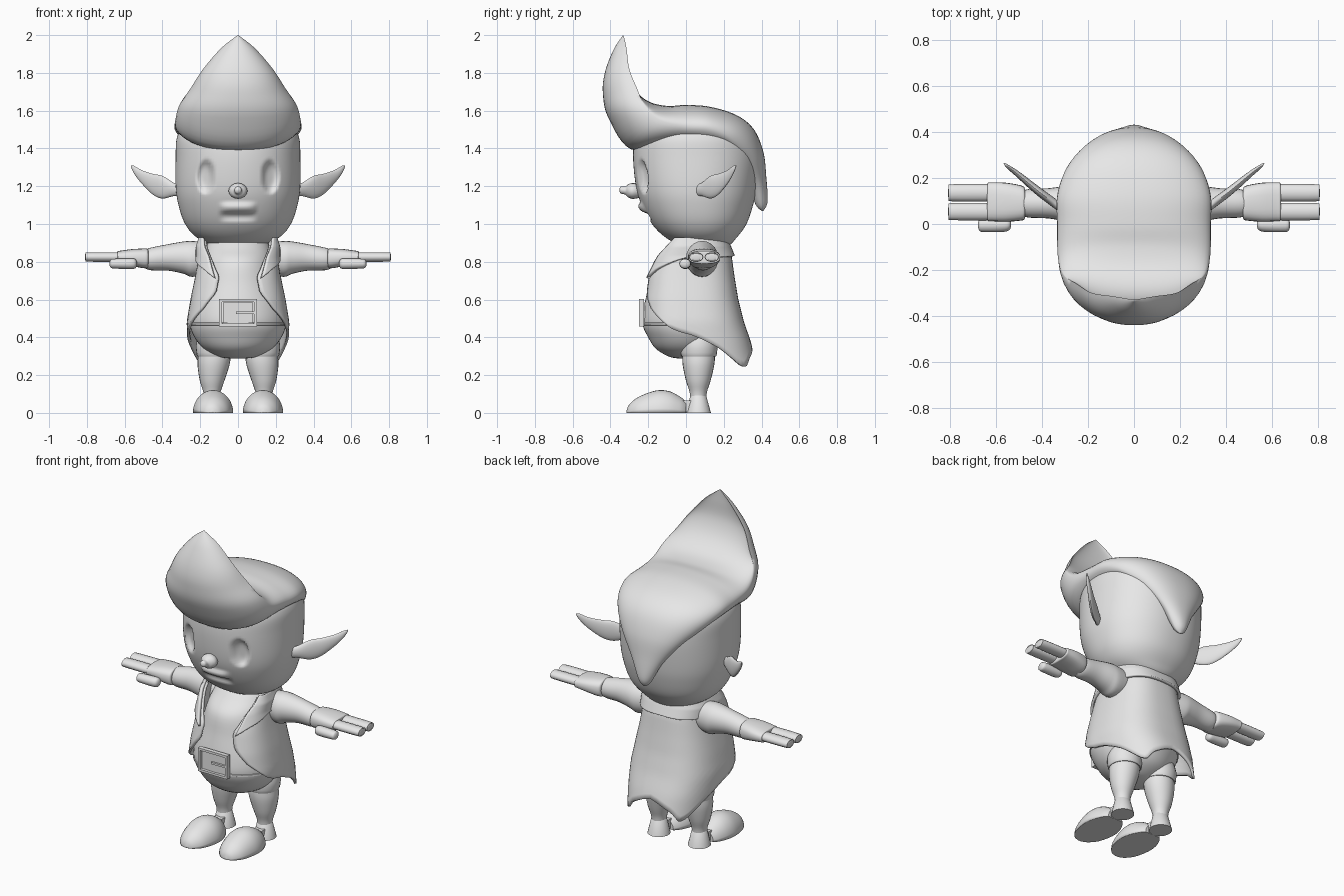
import bpy, bmesh, math
from mathutils import Vector

grey = bpy.data.materials.new("plain_grey")
grey.diffuse_color = (0.8, 0.8, 0.8, 1)
X, Y, Z = Vector((1, 0, 0)), Vector((0, 1, 0)), Vector((0, 0, 1))


def spline(rows, n):
    """Catmull-Rom interpolation of number rows."""
    out = []
    for i in range(len(rows) - 1):
        a, b = rows[max(i - 1, 0)], rows[i]
        c, d = rows[i + 1], rows[min(i + 2, len(rows) - 1)]
        for k in range(n):
            t = k / n
            out.append([q + .5 * t * (r - p + t * (2 * p - 5 * q + 4 * r - s + t * (3 * (q - r) + s - p)))
                        for p, q, r, s in zip(a, b, c, d)])
    return out + [list(rows[-1])]


def lerp(table, x):
    """Piecewise-linear lookup, first column ascending."""
    if x <= table[0][0]:
        return list(table[0][1:])
    for a, b in zip(table, table[1:]):
        if x <= b[0]:
            t = (x - a[0]) / (b[0] - a[0])
            return [p + (q - p) * t for p, q in zip(a[1:], b[1:])]
    return list(table[-1][1:])


def skin(name, rings, closed=True, mirror=False, angle=40):
    """Join rings of points into a smooth-shaded object."""
    bm = bmesh.new()
    vs = [[bm.verts.new(p) for p in r] for r in rings]
    m = len(vs[0])
    for a, b in zip(vs, vs[1:]):
        for k in range(m if closed else m - 1):
            j = (k + 1) % m
            bm.faces.new((a[k], a[j], b[j], b[k]))
    if closed:
        bm.faces.new(vs[0])
        bm.faces.new(vs[-1])
    bmesh.ops.recalc_face_normals(bm, faces=bm.faces)
    me = bpy.data.meshes.new(name)
    bm.to_mesh(me)
    bm.free()
    me.materials.append(grey)
    ob = bpy.data.objects.new(name, me)
    bpy.context.collection.objects.link(ob)
    bpy.ops.object.select_all(action='DESELECT')
    ob.select_set(True)
    bpy.context.view_layer.objects.active = ob
    bpy.ops.object.shade_smooth_by_angle(angle=math.radians(angle))
    if mirror:
        ob.modifiers.new("mirror", 'MIRROR').use_mirror_merge = False
    return ob


def power(v, e):
    return math.copysign(abs(v) ** e, v)


def loft(name, rows, u, v, n=4, seg=32, e=1.0, **kw):
    """Rows are x, y, z, radius along u, radius along v."""
    angs = [2 * math.pi * k / seg for k in range(seg)]
    rings = [[Vector(r[:3]) + u * (r[3] * power(math.cos(a), e)) + v * (r[4] * power(math.sin(a), e))
              for a in angs] for r in spline(rows, n)]
    return skin(name, rings, **kw)


def box(name, c, s, mirror=False):
    x, y, z = (h / 2 for h in s)
    rings = [[Vector(c) + Vector((i * x, j * y, k * z)) for i, j in ((-1, -1), (1, -1), (1, 1), (-1, 1))]
             for k in (-1, 1)]
    return skin(name, rings, mirror=mirror, angle=20)


# Head with eye sockets and mouth shaped into the face
head = loft("head", [(0, .1, .875, .03, .03), (0, .1, .883, .12, .12), (0, .08, .93, .22, .19),
                     (0, .07, 1.0, .28, .25), (0, .06, 1.1, .315, .295), (0, .055, 1.2, .33, .32),
                     (0, .055, 1.35, .33, .335), (0, .055, 1.45, .325, .325), (0, .06, 1.5, .295, .285),
                     (0, .07, 1.54, .2, .19), (0, .07, 1.55, .03, .03)], X, Y, n=9, seg=144, e=.92)
for vert in head.data.vertices:
    x, y, z = vert.co
    if y < 0:
        d = ((abs(x) - .17) / .045) ** 2 + ((z - 1.25) / .09) ** 2
        vert.co.y += .035 * max(0, 1 - d * d)
        side = max(0, 1 - (x / .1) ** 4)
        vert.co.y -= .022 * side * max(0, 1 - ((z - 1.085) / .03) ** 2)
        vert.co.y += .015 * side * max(0, 1 - ((z - 1.04) / .025) ** 2)

# Nose
loft("nose", [(0, -.24, 1.175, .035, .035), (0, -.28, 1.175, .05, .042), (0, -.305, 1.175, .04, .035),
              (0, -.32, 1.177, .022, .022), (0, -.345, 1.18, .018, .018), (0, -.353, 1.18, .004, .004)], X, Z, seg=16)

# Swept hair: upper mid y z, side edge y z, half width, lower mid y z
hair = [(-.33, 2.0, -.33, 1.998, .004, -.335, 1.998), (-.33, 1.93, -.315, 1.93, .09, -.385, 1.92),
        (-.325, 1.82, -.30, 1.82, .185, -.43, 1.80), (-.28, 1.72, -.26, 1.72, .25, -.44, 1.69),
        (-.2, 1.65, -.22, 1.63, .31, -.41, 1.56), (-.1, 1.625, -.14, 1.55, .332, -.29, 1.395),
        (0, 1.63, 0, 1.52, .335, -.06, 1.41), (.13, 1.62, .12, 1.51, .335, .1, 1.40),
        (.27, 1.575, .22, 1.47, .305, .2, 1.38), (.36, 1.5, .29, 1.41, .255, .24, 1.34),
        (.41, 1.38, .345, 1.33, .185, .28, 1.3), (.425, 1.25, .385, 1.22, .1, .33, 1.2),
        (.432, 1.12, .40, 1.10, .04, .37, 1.1), (.41, 1.07, .405, 1.07, .008, .40, 1.07)]
rings = []
for uy, uz, ey, ez, w, ly, lz in spline(hair, 6):
    ring = []
    for k in range(48):
        a = 2 * math.pi * k / 48
        s = math.sin(a)
        ty, tz = (uy, uz) if s > 0 else (ly, lz)
        ring.append((w * power(math.cos(a), .9), ey + (ty - ey) * abs(s), ez + (tz - ez) * abs(s)))
    rings.append(ring)
skin("hair", rings, angle=60)

# Pointed ears
loft("ear", [(.30, .05, 1.18, .012, .03), (.34, .085, 1.183, .018, .035), (.40, .13, 1.195, .018, .06),
             (.45, .17, 1.21, .016, .055), (.51, .22, 1.25, .012, .035), (.55, .25, 1.288, .008, .02),
             (.566, .265, 1.308, .003, .003)], Vector((-.6, .8, 0)), Z, seg=20, mirror=True)

# Round body
body = [(0, 0, .287, .03, .03), (0, 0, .298, .1, .09), (0, 0, .34, .18, .16), (0, 0, .4, .23, .2),
        (0, 0, .47, .255, .23), (0, 0, .56, .25, .222), (0, .015, .68, .215, .212), (0, .03, .8, .185, .2),
        (0, .06, .87, .17, .16), (0, .08, .92, .15, .13)]
loft("body", body, X, Y, n=5, seg=48)
loft("shirt_hem", [(0, 0, .462, .25, .226), (0, 0, .466, .259, .234), (0, 0, .476, .259, .234),
                   (0, 0, .48, .25, .226)], X, Y, n=1, seg=48)

# Coat and collar: open sheets wrapped round the body (z, half width, front, back)
wrap = [(.24, .25, .15, .37), (.38, .262, .2, .335), (.48, .265, .228, .30), (.6, .245, .222, .27),
        (.72, .22, .2, .25), (.83, .2, .16, .235), (.88, .2, .12, .215), (.925, .185, .08, .195)]


def sheet(name, top, hem, opening, offset, thick, m=24, n=20):
    rings = []
    for i in range(n + 1):
        t = i / n
        ring = []
        for k in range(-m, m + 1):
            s = abs(k) / m
            start = lerp(opening, t)[0]
            a = math.pi - (math.pi - start) * s
            z = top + (lerp(hem, a)[0] - top) * t
            rx, yf, yb = lerp(wrap, z)
            ry = yb if math.cos(a) < 0 else yf
            ring.append((math.copysign((rx + offset) * math.sin(a) ** .75 if a < math.pi else 0, k or 1),
                         -(ry + offset) * power(math.cos(a), .75), z))
        rings.append(ring)
    ob = skin(name, rings, closed=False, angle=60)
    sol = ob.modifiers.new("thickness", 'SOLIDIFY')
    sol.thickness, sol.offset = thick, 0


sheet("coat", .91, [(.4, .47), (1.3, .45), (1.57, .42), (2.0, .34), (2.35, .255), (2.5, .24), (2.7, .29), (3.14, .35)],
      [(0, 1.0), (.25, .6), (.42, .36), (.62, .4), (.8, .72), (1, 1.3)], 0, .014)
sheet("collar", .925, [(.4, .71), (.8, .76), (1.57, .82), (3.14, .83)], [(0, 1.05), (.6, .65), (1, .42)], .016, .016)

# Belt buckle: frame, plate and prong
box("buckle_plate", (0, -.226, .53), (.16, .02, .11))
for z in (.465, .595):
    box("buckle_bar", (0, -.236, z), (.2, .026, .014))
for x in (-.093, .093):
    box("buckle_post", (x, -.236, .53), (.014, .026, .144))
box("buckle_prong", (.04, -.24, .53), (.1, .016, .012))

# Arms: sleeve, cuffed palm, fingers and thumb
loft("sleeve", [(.15, .085, .82, .07, .08), (.24, .085, .815, .085, .095), (.29, .088, .822, .08, .085),
                (.37, .09, .823, .066, .07), (.46, .09, .815, .062, .06), (.49, .09, .815, .05, .05)],
     Y, Z, seg=24, mirror=True)
loft("palm", [(.475, .09, .818, .05, .04), (.478, .09, .818, .07, .05), (.5, .092, .818, .078, .052),
              (.56, .095, .822, .085, .045), (.62, .097, .823, .084, .036), (.638, .097, .823, .08, .032),
              (.64, .097, .823, .04, .015)], Y, Z, seg=24, e=.75, mirror=True)
for y in (.054, .136):
    loft("finger", [(.6, y, .825, .036, .025), (.66, y, .825, .038, .026), (.795, y, .825, .037, .025),
                    (.807, y, .825, .03, .02), (.81, y, .825, .01, .008)], Y, Z, n=3, seg=14, mirror=True)
loft("thumb", [(.535, .0, .79, .008, .008), (.545, -.002, .79, .026, .026), (.58, -.004, .79, .031, .029),
               (.66, -.005, .79, .03, .026), (.675, -.005, .79, .022, .02), (.68, -.005, .79, .008, .008)],
     Y, Z, n=3, seg=14, mirror=True)

# Legs, knee cuffs and flared heels
loft("leg", [(.125, .067, .40, .08, .08), (.125, .067, .31, .086, .086), (.13, .066, .25, .084, .083),
             (.137, .065, .17, .065, .065), (.138, .065, .11, .046, .046), (.138, .065, .06, .042, .042)],
     X, Y, seg=24, mirror=True)
loft("knee_cuff", [(.122, .068, .42, .085, .085), (.125, .068, .36, .098, .098), (.125, .068, .305, .093, .094),
                   (.125, .068, .3, .084, .084)], X, Y, n=3, seg=24, mirror=True)
loft("heel", [(.138, .065, .1, .038, .036), (.138, .065, .095, .043, .041), (.138, .066, 0, .064, .066)],
     X, Y, n=1, seg=24, mirror=True)

# Rounded shoes with flat soles
shoe = loft("shoe", [(.135, -.315, 0, .008, .01), (.135, -.3, 0, .045, .045), (.133, -.25, 0, .085, .085),
                     (.132, -.16, 0, .106, .118), (.133, -.09, 0, .1, .115), (.135, -.03, 0, .075, .085),
                     (.136, 0, 0, .05, .06)], X, Z, n=5, seg=32, mirror=True)
for vert in shoe.data.vertices:
    vert.co.z = max(0, vert.co.z)
box("shoe_bridge", (.137, .01, .035), (.06, .07, .06), mirror=True)
